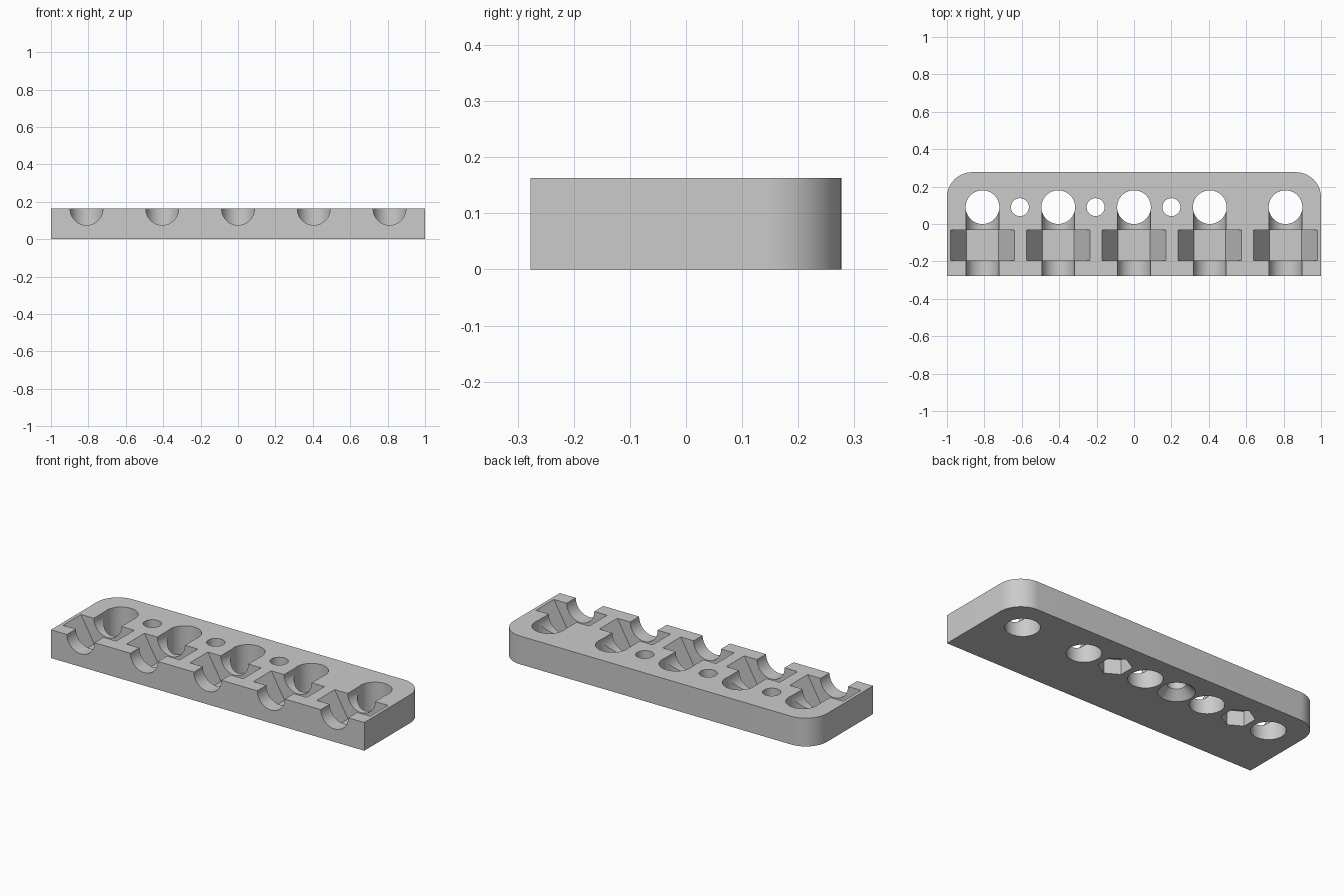
import bpy, bmesh
from math import cos, sin, pi
from mathutils import Matrix, Vector

if "Cube" in bpy.data.objects:
    bpy.data.objects.remove(bpy.data.objects["Cube"], do_unlink=True)

TOP = 0.163          # plate thickness
HALF_Y = 0.277
HOLE_Y = 0.09        # row of vertical holes
ROD_X = [i * 0.405 for i in range(-2, 3)]
SCREW_X = [-0.61, -0.205, 0.2]
ALONG_Y = Matrix.Rotation(pi / 2, 4, "X")   # turns local z to -y

grey = bpy.data.materials.new("plain grey")
grey.use_nodes = True
grey.diffuse_color = (0.6, 0.6, 0.6, 1)
grey.node_tree.nodes["Principled BSDF"].inputs["Base Color"].default_value = (0.6, 0.6, 0.6, 1)


def ring(radius, sides, start=0.0):
    return [(radius * cos(start + 2 * pi * i / sides),
             radius * sin(start + 2 * pi * i / sides)) for i in range(sides)]


def prism(bm, outline, low, high, place=Matrix(), taper=1.0):
    """Extrude an outline from low to high, then move it into place."""
    a = [bm.verts.new(place @ Vector((x, y, low))) for x, y in outline]
    b = [bm.verts.new(place @ Vector((x * taper, y * taper, high))) for x, y in outline]
    bm.faces.new(a[::-1])
    bm.faces.new(b)
    n = len(a)
    for i in range(n):
        bm.faces.new((a[i], a[(i + 1) % n], b[(i + 1) % n], b[i]))


def finish(name, bm):
    bmesh.ops.recalc_face_normals(bm, faces=bm.faces)
    mesh = bpy.data.meshes.new(name)
    bm.to_mesh(mesh)
    bm.free()
    obj = bpy.data.objects.new(name, mesh)
    bpy.context.collection.objects.link(obj)
    return obj


# Plate with two rounded back corners
R = 0.135
outline = [(-1, -HALF_Y), (1, -HALF_Y)]
for side, first in ((1, 0), (-1, pi / 2)):
    for i in range(17):
        a = first + pi / 2 * i / 16
        outline.append((side * (1 - R) + R * cos(a), HALF_Y - R + R * sin(a)))
bm = bmesh.new()
prism(bm, outline, 0, TOP)
plate = finish("mounting_plate", bm)
plate.data.materials.append(grey)

cutters = []


def add_cutter(name, parts):
    bm = bmesh.new()
    for part in parts:
        prism(bm, *part)
    obj = finish(name, bm)
    obj.hide_render = True
    cutters.append(obj)


def at(x, y, z=0):
    return Matrix.Translation((x, y, z))


# Vertical rod holes and screw holes
add_cutter("rod_holes", [(ring(0.09, 64), -0.1, 0.3, at(x, HOLE_Y)) for x in ROD_X])
add_cutter("screw_holes", [(ring(0.048, 48), -0.1, 0.3, at(x, HOLE_Y)) for x in SCREW_X])

# Underside: hexagonal recesses at the outer screws, a countersink at the middle one
recesses = [(ring(0.088, 6, pi / 2), -0.05, 0.085, at(x, HOLE_Y)) for x in SCREW_X[::2]]
recesses.append((ring(0.106, 48), -0.01, 0.048, at(SCREW_X[1], HOLE_Y), 0.046 / 0.106))
add_cutter("underside_recesses", recesses)

# Half-round channels from the holes out through the front
add_cutter("rod_channels",
           [(ring(0.088, 64), -HOLE_Y, 0.4, at(x, 0, TOP) @ ALONG_Y) for x in ROD_X])

# Hexagonal nut slots across the channels
add_cutter("nut_slots",
           [(ring(0.17, 6), 0.032, 0.195, at(x, 0, TOP) @ ALONG_Y) for x in ROD_X])

for cutter in cutters:
    mod = plate.modifiers.new(cutter.name, "BOOLEAN")
    mod.operation = "DIFFERENCE"
    mod.solver = "EXACT"
    mod.object = cutter

# Bake the cuts and drop the cutters
bpy.context.view_layer.update()
graph = bpy.context.evaluated_depsgraph_get()
cut_mesh = bpy.data.meshes.new_from_object(plate.evaluated_get(graph))
plate.modifiers.clear()
plate.data = cut_mesh
for cutter in cutters:
    bpy.data.objects.remove(cutter, do_unlink=True)
cut_mesh.materials.clear()
cut_mesh.materials.append(grey)
for face in cut_mesh.polygons:
    face.material_index = 0

bpy.ops.object.select_all(action="DESELECT")
plate.select_set(True)
bpy.context.view_layer.objects.active = plate
bpy.ops.object.shade_smooth_by_angle(angle=pi / 6)
